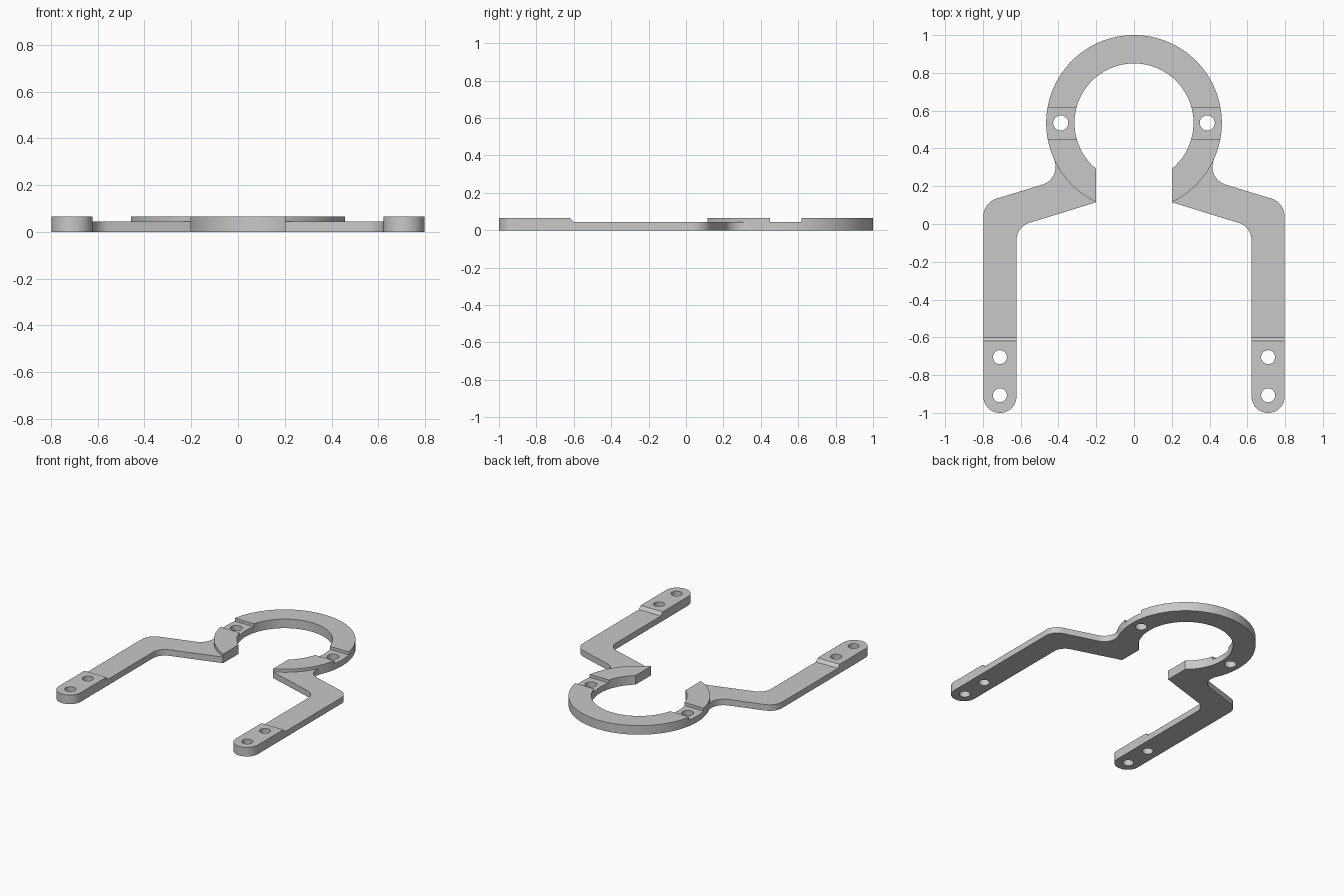
import bpy, bmesh
from math import radians, degrees, asin, atan2, sin, cos, tan
from mathutils import Vector

cube = bpy.data.objects.get("Cube")
if cube:
    bpy.data.objects.remove(cube)

HIGH, LOW = 0.066, 0.044          # raised and recessed thickness
CENTRE, OUTER, INNER = (0, 0.535), 0.465, 0.315
GAP = 0.2                         # half width of the ring opening

grey = bpy.data.materials.new("plain grey")
grey.use_nodes = True
grey.diffuse_color = (0.58, 0.58, 0.58, 1)
grey.node_tree.nodes["Principled BSDF"].inputs["Base Color"].default_value = grey.diffuse_color


def arc(centre, r, a, b, n):
    """Points on an arc from angle a to b, in degrees."""
    steps = [radians(a + (b - a) * i / n) for i in range(n + 1)]
    return [Vector((centre[0] + r * cos(t), centre[1] + r * sin(t))) for t in steps]


def fillet(before, corner, after, r, n=16):
    """Points that round a corner with radius r."""
    before, corner, after = Vector(before), Vector(corner), Vector(after)
    u, v = (before - corner).normalized(), (after - corner).normalized()
    half = u.angle(v) / 2
    centre = corner + (u + v).normalized() * (r / sin(half))
    a = corner + u * (r / tan(half)) - centre
    b = corner + v * (r / tan(half)) - centre
    return [centre + a.lerp(b, i / n).normalized() * r for i in range(n + 1)]


def prism(name, points, start, depth, axis="z"):
    """Extrude an outline along z (xy outline) or along x (yz outline)."""
    bm = bmesh.new()
    place = (lambda p: (p[0], p[1], start)) if axis == "z" else (lambda p: (start, p[0], p[1]))
    face = bm.faces.new([bm.verts.new(place(p)) for p in points])
    top = bmesh.ops.extrude_face_region(bm, geom=[face])["geom"]
    shift = Vector((0, 0, depth)) if axis == "z" else Vector((depth, 0, 0))
    bmesh.ops.translate(bm, vec=shift, verts=[g for g in top if isinstance(g, bmesh.types.BMVert)])
    bmesh.ops.recalc_face_normals(bm, faces=bm.faces)
    mesh = bpy.data.meshes.new(name)
    bm.to_mesh(mesh)
    bm.free()
    mesh.materials.append(grey)
    obj = bpy.data.objects.new(name, mesh)
    bpy.context.collection.objects.link(obj)
    return obj


def hole(x, y, r):
    return prism("hole_cutter", arc((x, y), r, 0, 360, 32)[:-1], -0.1, 0.3)


def finish(obj, cutters, mirror=False):
    """Cut, mirror and shade a part."""
    bpy.ops.object.select_all(action="DESELECT")
    bpy.context.view_layer.objects.active = obj
    obj.select_set(True)
    for cutter in cutters:
        mod = obj.modifiers.new("cut", "BOOLEAN")
        mod.operation, mod.solver, mod.object = "DIFFERENCE", "EXACT", cutter
        bpy.ops.object.modifier_apply(modifier=mod.name)
        bpy.data.objects.remove(cutter)
    if mirror:
        mod = obj.modifiers.new("mirror", "MIRROR")
        bpy.ops.object.modifier_apply(modifier=mod.name)
    bpy.ops.object.shade_smooth_by_angle(angle=radians(30))


# Concave fillet where each arm leaves the ring
blend = Vector((0.514, 0.303))
blend_r = (blend - Vector(CENTRE)).length - OUTER
join = degrees(atan2(blend.y - CENTRE[1], blend.x - CENTRE[0]))
tip = degrees(asin(GAP / OUTER)) - 90
inner_tip = degrees(asin(GAP / INNER)) - 90

# Open ring, with a recess and a hole on each side
outline = (arc(CENTRE, OUTER, tip, join, 14)
           + arc(CENTRE, OUTER, join, 180 - join, 80)[1:]
           + arc(CENTRE, OUTER, 180 - join, 180 - tip, 14)[1:]
           + arc(CENTRE, INNER, 180 - inner_tip, inner_tip, 96))
ring = prism("open_ring", outline, 0, HIGH)
recess = [(0.45, LOW), (0.617, LOW), (0.617, 0.2), (0.45, 0.2)]
finish(ring, [prism("recess_cutter", recess, -1, 2, "x"),
              hole(0.388, CENTRE[1], 0.04), hole(-0.388, CENTRE[1], 0.04)])

# Pair of bent arms with raised, rounded and drilled ends
root = arc(CENTRE, OUTER, join, tip, 14)
inside, outside, end_y = 0.622, 0.798, -0.912
elbow_in, elbow_out = (inside, -0.015), (outside, 0.113)
half_width = (outside - inside) / 2
foot = ((inside + outside) / 2, end_y)
neck = arc(blend, blend_r, 252.6, 180 + join, 16)
outline = (root
           + fillet(root[-1], elbow_in, (inside, end_y), 0.095)
           + arc(foot, half_width, 180, 360, 32)
           + fillet((outside, end_y), elbow_out, neck[0], 0.1)
           + neck[:-1])
arms = prism("arms", outline, 0, HIGH)
step = [(-0.625, HIGH + 0.005), (-0.6, LOW), (0.8, LOW), (0.8, 0.2), (-0.625, 0.2)]
finish(arms, [prism("step_cutter", step, -1, 2, "x"),
              hole(foot[0], -0.705, 0.037), hole(foot[0], -0.907, 0.037)], mirror=True)
